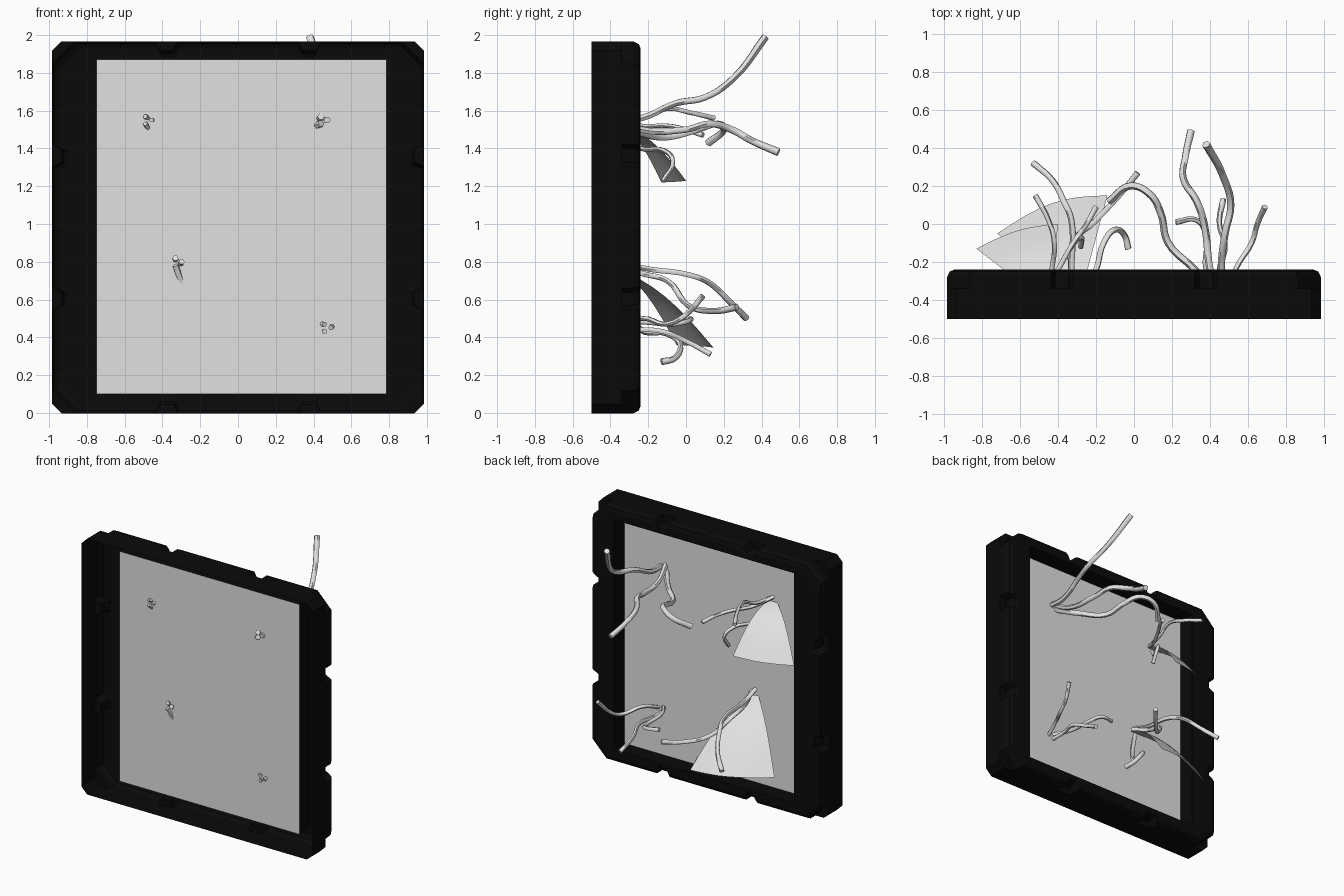
import bpy
import bmesh
import math
from mathutils import Vector

if "Cube" in bpy.data.objects:
    bpy.data.objects.remove(bpy.data.objects["Cube"], do_unlink=True)


def make_material(name, value):
    mat = bpy.data.materials.new(name)
    mat.use_nodes = True
    colour = (value, value, value, 1)
    mat.diffuse_color = colour
    mat.node_tree.nodes["Principled BSDF"].inputs["Base Color"].default_value = colour
    return mat


BLACK = make_material("frame black", 0.003)
GREY = make_material("pale grey", 0.75)

HALF = 0.985            # half the frame size
MIDDLE = 0.9825         # height of the frame centre
PANEL_Y = -0.37
LEFT, RIGHT, LOW, HIGH = -0.75, 0.785, 0.1, 1.87   # opening


def add_mesh(name, bm, material):
    mesh = bpy.data.meshes.new(name)
    bm.to_mesh(mesh)
    bm.free()
    mesh.materials.append(material)
    obj = bpy.data.objects.new(name, mesh)
    bpy.context.collection.objects.link(obj)
    return obj


def smooth(obj, angle):
    bpy.ops.object.select_all(action="DESELECT")
    obj.select_set(True)
    bpy.context.view_layer.objects.active = obj
    bpy.ops.object.shade_smooth_by_angle(angle=math.radians(angle))


# Frame: an open shell made of stacked outlines
def outline(notched):
    """Octagonal outline with two notches per side, one side turned four times."""
    corner = 0.12 if notched else 0.05
    depth = 0.05 if notched else 0.0
    side = [(corner - HALF, HALF)]
    for centre in (-0.38, 0.38):
        for offset, inward in ((-0.06, 0), (-0.035, depth), (0.035, depth), (0.06, 0)):
            side.append((centre + offset, HALF - inward))
    side.append((HALF - corner, HALF))
    points = []
    for turn in range(4):
        points += side
        side = [(h, -u) for u, h in side]
    return points


def build_frame():
    bm = bmesh.new()

    def ring(points, y, inset=0.0):
        k = 1 - inset
        return [bm.verts.new((u * k, y, MIDDLE + h * k)) for u, h in points]

    def opening(points, y):
        return [bm.verts.new((min(max(u, LEFT), RIGHT), y,
                              min(max(MIDDLE + h, LOW), HIGH))) for u, h in points]

    plain, cut = outline(False), outline(True)
    rings = [ring(plain, -0.5), ring(plain, -0.34), ring(cut, -0.34),
             ring(cut, -0.28), ring(cut, -0.25, 0.015), ring(cut, -0.24, 0.04),
             opening(plain, -0.24), opening(plain, PANEL_Y)]
    for a, b in zip(rings, rings[1:]):
        for i in range(len(a)):
            j = (i + 1) % len(a)
            bm.faces.new((a[i], a[j], b[j], b[i]))
    bmesh.ops.remove_doubles(bm, verts=bm.verts, dist=0.0005)
    bmesh.ops.recalc_face_normals(bm, faces=bm.faces)
    add_mesh("frame", bm, BLACK)


# Panel filling the opening
def build_panel():
    bm = bmesh.new()
    corners = ((LEFT, LOW), (RIGHT, LOW), (RIGHT, HIGH), (LEFT, HIGH))
    bm.faces.new([bm.verts.new((x, PANEL_Y, z)) for x, z in corners])
    add_mesh("panel", bm, GREY)


# Curved fins that fan out from a hole in the panel
def build_fin(name, apex, right_tip, left_tip, bow):
    apex, right_tip, left_tip = Vector(apex), Vector(right_tip), Vector(left_tip)
    across, along = 8, 8
    bm = bmesh.new()
    rows = []
    for j in range(along + 1):
        v = j / along
        row = []
        for i in range(across + 1):
            u = i / across
            start = apex + Vector((0.04 - 0.08 * u, 0, 0))
            end = right_tip.lerp(left_tip, u)
            end.y += bow * math.sin(math.pi * u)
            p = start.lerp(end, v)
            p.z += 0.06 * math.sin(math.pi * v)
            row.append(bm.verts.new(p))
        rows.append(row)
    for a, b in zip(rows, rows[1:]):
        for i in range(across):
            bm.faces.new((a[i], a[i + 1], b[i + 1], b[i]))
    smooth(add_mesh(name, bm, GREY), 60)


# Tendrils: round tubes along smooth paths, starting at a hole
def build_tendril(name, hole, path, thickness):
    curve = bpy.data.curves.new(name, "CURVE")
    curve.dimensions = "3D"
    curve.bevel_depth = thickness
    curve.bevel_resolution = 1
    curve.resolution_u = 5
    curve.use_fill_caps = True
    spline = curve.splines.new("BEZIER")
    points = [hole] + path
    spline.bezier_points.add(len(points) - 1)
    for k, (bp, co) in enumerate(zip(spline.bezier_points, points)):
        bp.co = co
        bp.handle_left_type = bp.handle_right_type = "AUTO"
        bp.radius = 1.15 if k == len(points) - 1 else 1.0
    obj = bpy.data.objects.new(name, curve)
    bpy.context.collection.objects.link(obj)
    curve.materials.append(GREY)
    bpy.ops.object.select_all(action="DESELECT")
    obj.select_set(True)
    bpy.context.view_layer.objects.active = obj
    bpy.ops.object.convert(target="MESH")
    smooth(bpy.context.view_layer.objects.active, 60)


def build_group(name, hole, thickness, paths):
    x, z = hole
    for n, path in enumerate(paths):
        # spread the roots a little around the hole
        angle = math.tau * n / len(paths)
        root = (x + 0.022 * math.cos(angle), PANEL_Y - 0.015, z + 0.022 * math.sin(angle))
        build_tendril(f"{name}_{n + 1}", root, path, thickness)


build_frame()
build_panel()
build_fin("lower_fin", (-0.32, PANEL_Y, 0.77), (-0.14, 0.15, 0.34), (-0.72, -0.05, 0.36), 0.06)
build_fin("upper_fin", (-0.48, PANEL_Y, 1.53), (-0.4, 0.0, 1.23), (-0.83, -0.13, 1.22), 0.03)

build_group("upper_left_tendril", (0.45, 1.55), 0.019, [
    [(.46, -.24, 1.56), (.48, -.05, 1.64), (.51, .1, 1.67), (.47, .25, 1.77), (.38, .42, 1.99)],
    [(.4, -.24, 1.5), (.37, 0, 1.5), (.33, .12, 1.53), (.26, .24, 1.5), (.27, .35, 1.44),
     (.3, .49, 1.38)],
    [(.32, -.24, 1.48), (.18, -.1, 1.46), (.14, .06, 1.5), (.08, .16, 1.53), (-.02, .2, 1.5),
     (-.13, .12, 1.43)],
])
build_group("upper_right_tendril", (-0.48, 1.55), 0.013, [
    [(-.43, -.22, 1.56), (-.42, -.1, 1.61), (-.45, .02, 1.59), (-.52, .15, 1.56)],
    [(-.4, -.24, 1.52), (-.32, -.1, 1.52), (-.25, 0, 1.5), (-.2, .09, 1.47)],
    [(-.4, -.24, 1.4), (-.33, -.12, 1.39), (-.28, -.07, 1.33), (-.28, -.12, 1.23)],
])
build_group("lower_right_tendril", (-0.32, 0.8), 0.016, [
    [(-.33, -.24, .74), (-.32, -.1, .7), (-.21, .01, .57), (-.07, .16, .54), (.02, .27, .56)],
    [(-.33, -.24, .77), (-.33, .02, .73), (-.37, .12, .69), (-.43, .23, .59), (-.53, .32, .5)],
    [(-.2, -.24, .44), (-.16, -.1, .42), (-.1, -.03, .36), (-.05, -.06, .29), (-.03, -.13, .27)],
])
build_group("lower_left_tendril", (0.47, 0.45), 0.014, [
    [(.54, -.23, .5), (.62, -.1, .47), (.65, 0, .52), (.69, .09, .62)],
    [(.38, -.24, .48), (.38, -.06, .47), (.33, .02, .49), (.22, .01, .5)],
    [(.45, -.24, .44), (.48, -.12, .43), (.45, 0, .38), (.47, .13, .31)],
])
